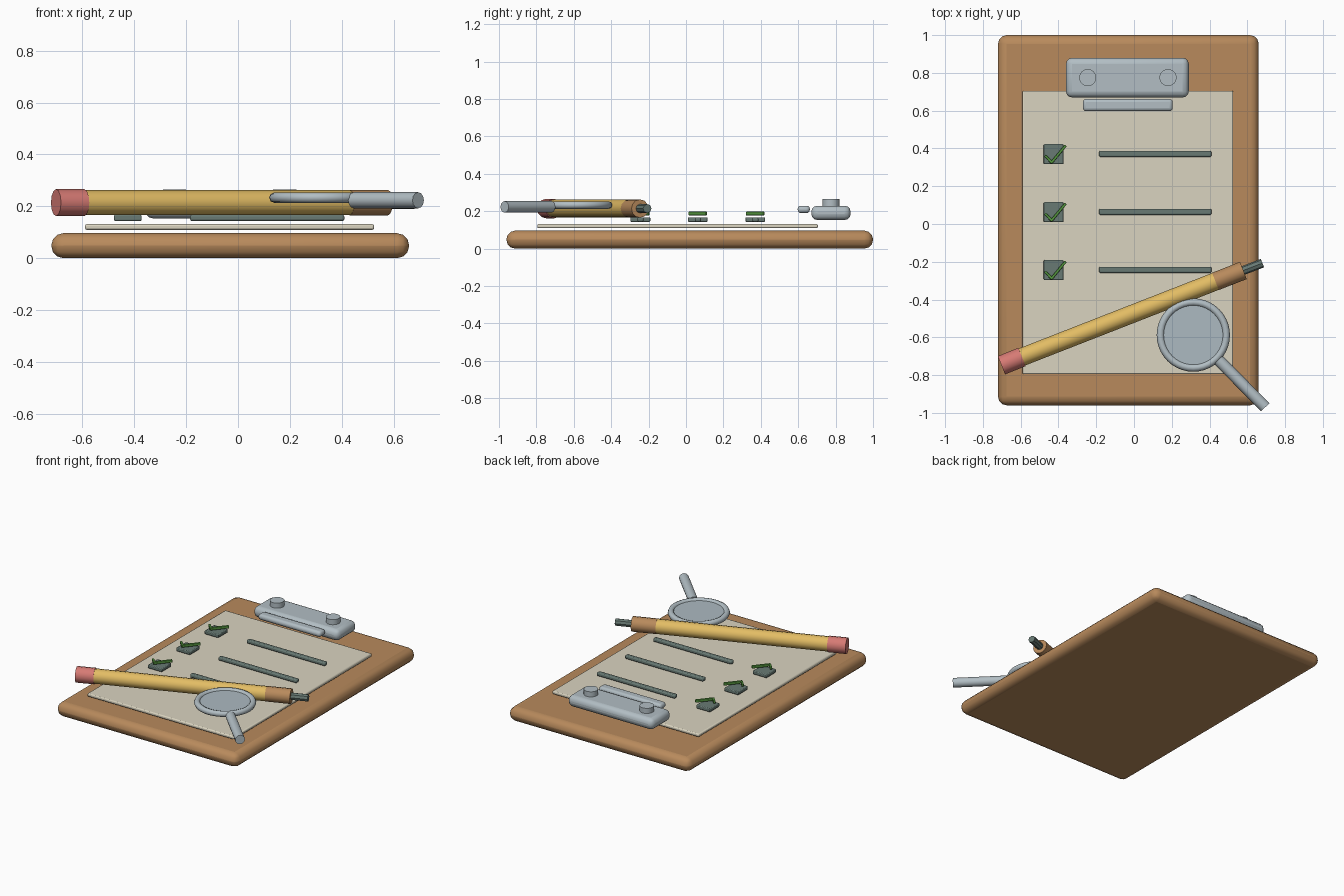
import bpy, math
from mathutils import Vector

if "Cube" in bpy.data.objects:
    bpy.data.objects.remove(bpy.data.objects["Cube"])


def material(name, srgb):
    m = bpy.data.materials.new(name)
    m.diffuse_color = [(c / 255 / 12.92 if c < 11 else ((c / 255 + 0.055) / 1.055) ** 2.4) for c in srgb] + [1]
    m.use_nodes = True
    m.node_tree.nodes["Principled BSDF"].inputs["Base Color"].default_value = m.diffuse_color
    return m


WOOD = material("brown wood", (184, 138, 92))
PAPER = material("cream paper", (218, 212, 192))
METAL = material("pale metal", (178, 190, 196))
GLASS = material("lens grey", (172, 186, 193))
INK = material("dark grey green", (104, 122, 116))
GREEN = material("tick green", (84, 150, 62))
YELLOW = material("pencil yellow", (226, 188, 100))
PINK = material("eraser pink", (214, 122, 116))


def finish(name, mat, angle=35):
    o = bpy.context.object
    o.name = name
    o.data.materials.append(mat)
    bpy.ops.object.shade_smooth_by_angle(angle=math.radians(angle))
    return o


def box(name, x, y, z, mat, bevel=0.0, segments=3, turn=0.0):
    """Box from (min, max) ranges with rounded edges."""
    bpy.ops.mesh.primitive_cube_add(size=1, location=[(a + b) / 2 for a, b in (x, y, z)])
    o = bpy.context.object
    o.scale = [b - a for a, b in (x, y, z)]
    bpy.ops.object.transform_apply(location=False, rotation=False, scale=True)
    o.rotation_euler.z = turn
    if bevel:
        m = o.modifiers.new("round", 'BEVEL')
        m.width, m.segments = bevel, segments
    return finish(name, mat)


def rod(name, a, b, r, mat, sides=12):
    """Cylinder between two points."""
    a, b = Vector(a), Vector(b)
    bpy.ops.mesh.primitive_cylinder_add(vertices=sides, radius=r, depth=(b - a).length, location=(a + b) / 2)
    bpy.context.object.rotation_euler = (b - a).to_track_quat('Z', 'Y').to_euler()
    return finish(name, mat)


# Board and paper
box("board", (-0.72, 0.66), (-0.96, 1.0), (0, 0.096), WOOD, 0.046)
box("paper", (-0.59, 0.525), (-0.795, 0.705), (0.109, 0.131), PAPER, 0.007, 2)

# Clip
box("clip_plate", (-0.36, 0.29), (0.67, 0.88), (0.153, 0.229), METAL, 0.032)
box("clip_jaw", (-0.27, 0.205), (0.597, 0.662), (0.19, 0.229), METAL, 0.017)
for x in (-0.245, 0.18):
    rod("clip_rivet", (x, 0.775, 0.22), (x, 0.775, 0.264), 0.045, METAL, 24)

# Checklist rows
for y in (0.37, 0.063, -0.244):
    box("check_box", (-0.478, -0.372), (y - 0.053, y + 0.053), (0.143, 0.167), INK, 0.005, 2)
    box("text_line", (-0.185, 0.41), (y - 0.015, y + 0.017), (0.143, 0.167), INK, 0.007, 2)
    points = [(-0.468, y - 0.01), (-0.436, y - 0.044), (-0.364, y + 0.043)]
    for (x0, y0), (x1, y1) in zip(points, points[1:]):
        cx, cy, h = (x0 + x1) / 2, (y0 + y1) / 2, math.hypot(x1 - x0, y1 - y0) / 2 + 0.004
        box("tick_stroke", (cx - h, cx + h), (cy - 0.007, cy + 0.007), (0.178, 0.197), GREEN, 0.003, 2,
            math.atan2(y1 - y0, x1 - x0))

# Pencil, laid out along one axis
PZ = 0.214
stations = [(-0.702, -0.748), (-0.593, -0.704), (0.431, -0.304), (0.579, -0.246), (0.68, -0.207)]
parts = [("pencil_eraser", 0.052, PINK, 12), ("pencil_body", 0.048, YELLOW, 12),
         ("pencil_wood", 0.049, WOOD, 12), ("pencil_lead", 0.024, INK, 8)]
for (name, r, mat, sides), (a, b) in zip(parts, zip(stations, stations[1:])):
    rod(name, (*a, PZ), (*b, PZ), r, mat, sides)

# Magnifier
C = (0.314, -0.588, 0.233)
bpy.ops.mesh.primitive_torus_add(location=C, major_radius=0.174, minor_radius=0.02,
                                 major_segments=40, minor_segments=8)
finish("magnifier_rim", METAL, 50)
rod("magnifier_lens", (C[0], C[1], 0.228), (C[0], C[1], 0.24), 0.162, GLASS, 40)
rod("magnifier_handle", (0.447, -0.72, 0.223), (0.695, -0.97, 0.223), 0.031, METAL, 12)
